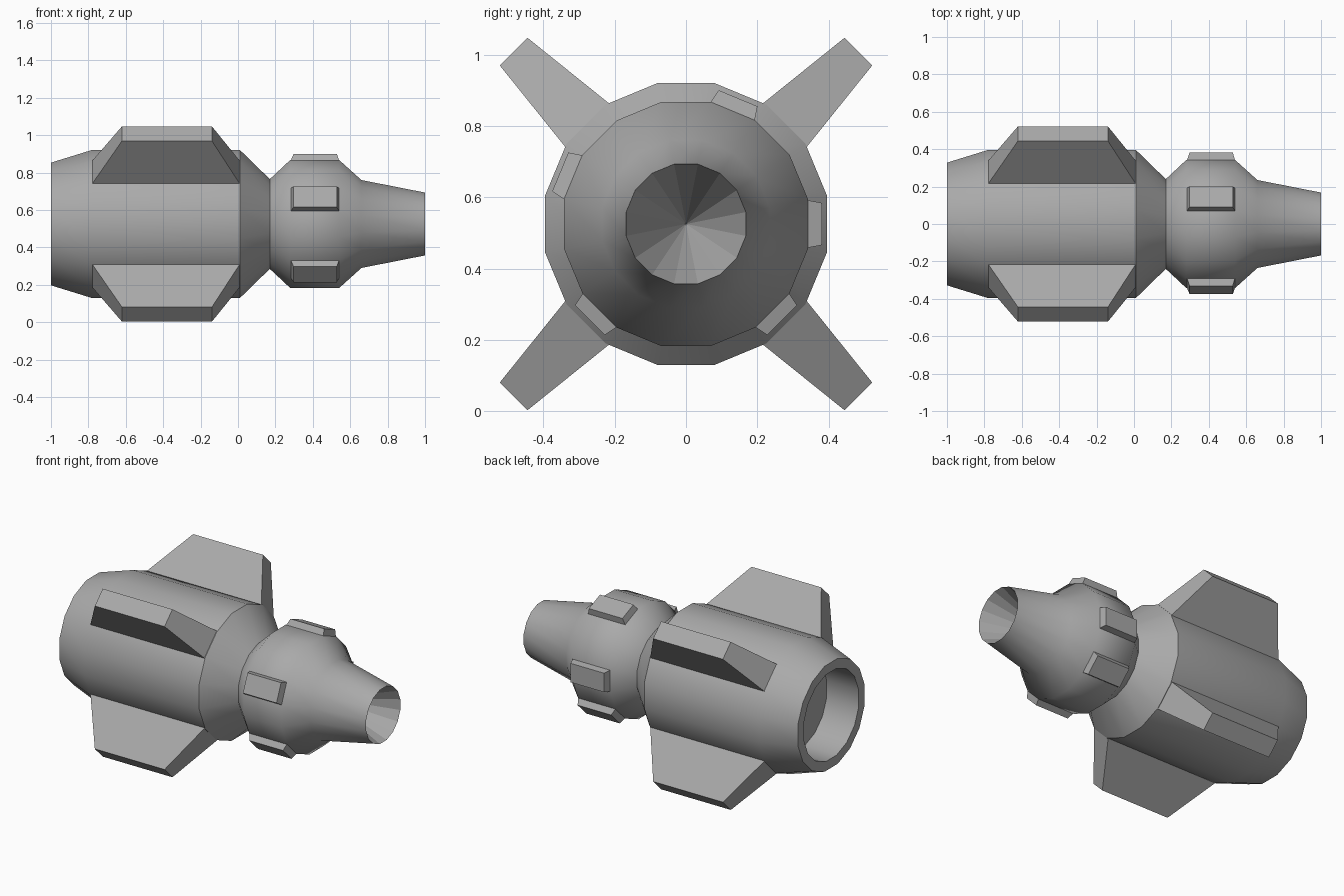
import bpy, bmesh, math
from math import cos, sin, pi

SIDES = 16
AXIS_Z = 0.525

cube = bpy.data.objects.get("Cube")
if cube:
    bpy.data.objects.remove(cube, do_unlink=True)

grey = bpy.data.materials.new("hull grey")
grey.use_nodes = True
colour = (0.4, 0.4, 0.4, 1)
grey.diffuse_color = colour
grey.node_tree.nodes["Principled BSDF"].inputs["Base Color"].default_value = colour


def add_object(name, bm, fix_normals=True):
    if fix_normals:
        bmesh.ops.recalc_face_normals(bm, faces=bm.faces)
    mesh = bpy.data.meshes.new(name)
    bm.to_mesh(mesh)
    bm.free()
    mesh.materials.append(grey)
    obj = bpy.data.objects.new(name, mesh)
    obj.location.z = AXIS_Z
    bpy.context.collection.objects.link(obj)
    return obj


def lathe(name, profile, smooth=None):
    """Turn (x, flat-to-centre radius) points around the x axis."""
    bm = bmesh.new()
    rings = []
    for x, apothem in profile:
        r = apothem / cos(pi / SIDES)
        if r == 0:
            rings.append([bm.verts.new((x, 0, 0))] * SIDES)
            continue
        angles = [(i + 0.5) * 2 * pi / SIDES for i in range(SIDES)]
        rings.append([bm.verts.new((x, r * cos(a), r * sin(a))) for a in angles])
    for a, b in zip(rings, rings[1:]):
        for i in range(SIDES):
            j = (i + 1) % SIDES
            corners = list(dict.fromkeys((a[i], b[i], b[j], a[j])))
            bm.faces.new(corners)
    obj = add_object(name, bm, False)
    if smooth:
        bpy.ops.object.select_all(action="DESELECT")
        obj.select_set(True)
        bpy.context.view_layer.objects.active = obj
        bpy.ops.object.shade_smooth_by_angle(angle=math.radians(smooth))
    return obj


def tapered_block(name, angle, base, top):
    """Block standing on the hull; each end is (x0, x1, radius, half width)."""
    bm = bmesh.new()
    loops = []
    for x0, x1, r, w in (base, top):
        loop = []
        for x, t in ((x0, -w), (x1, -w), (x1, w), (x0, w)):
            y = r * cos(angle) - t * sin(angle)
            z = r * sin(angle) + t * cos(angle)
            loop.append(bm.verts.new((x, y, z)))
        loops.append(loop)
    low, high = loops
    bm.faces.new(low)
    bm.faces.new(high)
    for i in range(4):
        j = (i + 1) % 4
        bm.faces.new((low[i], low[j], high[j], high[i]))
    return add_object(name, bm)


# Main drum with its recessed rear socket and shoulder cone
lathe("main_drum", [(-0.78, 0), (-0.78, 0.27), (-1, 0.27), (-1, 0.328),
                    (-0.78, 0.396), (0.01, 0.396), (0.17, 0.24)], 43.5)

# Rounded collar and tapering nozzle
lathe("collar_and_nozzle", [(0.17, 0.24), (0.28, 0.343), (0.54, 0.343),
                            (0.66, 0.235), (1, 0.168)], 43.5)

# Faceted hollow inside the nozzle
lathe("nozzle_hollow", [(1, 0.168), (0.6, 0)])

# Four diagonal fins
for k in range(4):
    tapered_block(f"fin_{k + 1}", pi / 4 + k * pi / 2,
                  (-0.78, 0.01, 0.39, 0.087), (-0.62, -0.14, 0.684, 0.055))

# Small raised blocks on some collar facets
for k, facet in enumerate((0, 3, 7, 10, 14)):
    tapered_block(f"collar_block_{k + 1}", facet * 2 * pi / SIDES,
                  (0.283, 0.54, 0.341, 0.067), (0.297, 0.528, 0.382, 0.059))
